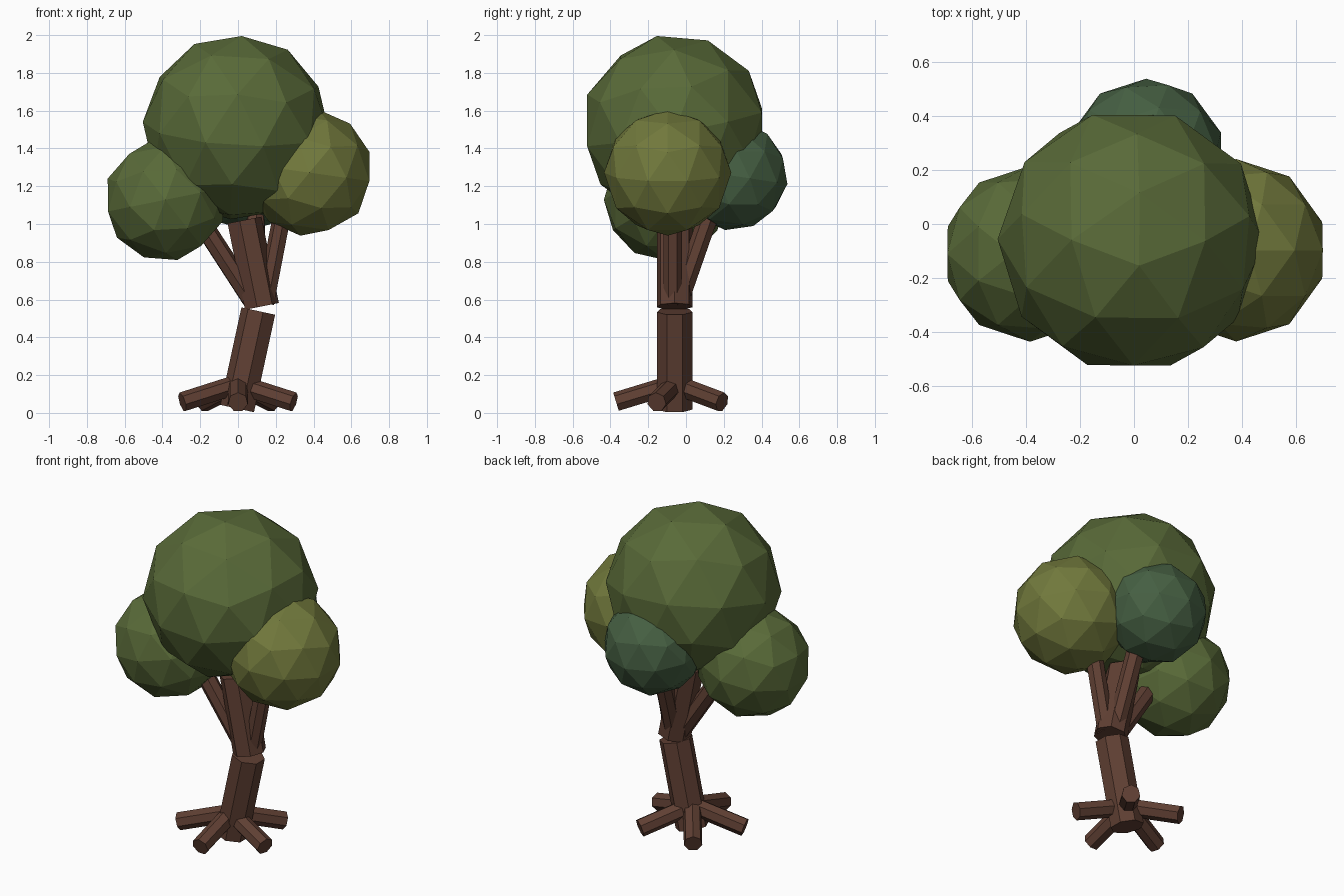
import bpy, math
from mathutils import Vector

if "Cube" in bpy.data.objects:
    bpy.data.objects.remove(bpy.data.objects["Cube"])


def material(name, rgb):
    m = bpy.data.materials.new(name)
    m.diffuse_color = (*rgb, 1)
    m.use_nodes = True
    m.node_tree.nodes["Principled BSDF"].inputs["Base Color"].default_value = m.diffuse_color
    return m


bark = material("bark", (0.115, 0.05, 0.033))
green = material("leaf_green", (0.10, 0.145, 0.04))
olive = material("leaf_olive", (0.165, 0.19, 0.045))
dark = material("leaf_dark", (0.06, 0.115, 0.055))


def log(name, start, end, radius, sides=7):
    """Straight faceted log between two points."""
    a, b = Vector(start), Vector(end)
    d = b - a
    bpy.ops.mesh.primitive_cylinder_add(vertices=sides, radius=radius, depth=d.length,
                                        location=(a + b) / 2)
    o = bpy.context.object
    o.name = name
    o.rotation_euler = d.to_track_quat('Z', 'Y').to_euler()
    o.data.materials.append(bark)


def leaves(name, centre, radius, tilt, mat):
    """Low-poly ball of leaves."""
    bpy.ops.mesh.primitive_ico_sphere_add(subdivisions=2, radius=radius,
                                          location=centre, rotation=tilt)
    o = bpy.context.object
    o.name = name
    o.data.materials.append(mat)


# Bent trunk in two pieces
log("lower_trunk", (0.0, -0.06, 0.022), (0.112, -0.06, 0.538), 0.096)
log("upper_trunk", (0.122, -0.06, 0.563), (0.03, -0.06, 1.02), 0.096)

# Branches reaching into the crown
log("left_branch", (0.07, -0.06, 0.60), (-0.17, -0.08, 0.97), 0.053)
log("right_branch", (0.145, -0.07, 0.58), (0.23, -0.07, 1.02), 0.05)
log("back_branch", (0.11, -0.04, 0.58), (0.09, 0.12, 1.04), 0.053)

# Five roots spread evenly around the base
for i in range(5):
    a = math.radians(-90 + 72 * i)
    c, s = math.cos(a), math.sin(a)
    log(f"root_{i + 1}", (0.02 * c, -0.06 + 0.02 * s, 0.145),
        (0.31 * c, -0.06 + 0.31 * s, 0.057), 0.053)

# Crown
leaves("main_crown", (-0.01, -0.06, 1.51), 0.495, (0.2, 0, 0.3), green)
leaves("left_crown", (-0.385, -0.11, 1.128), 0.325, (0, -0.2, 0), green)
leaves("right_crown", (0.378, -0.097, 1.272), 0.337, (0, 0.14, 0), olive)
leaves("back_crown", (0.045, 0.25, 1.255), 0.29, (-0.15, 0, 0), dark)
